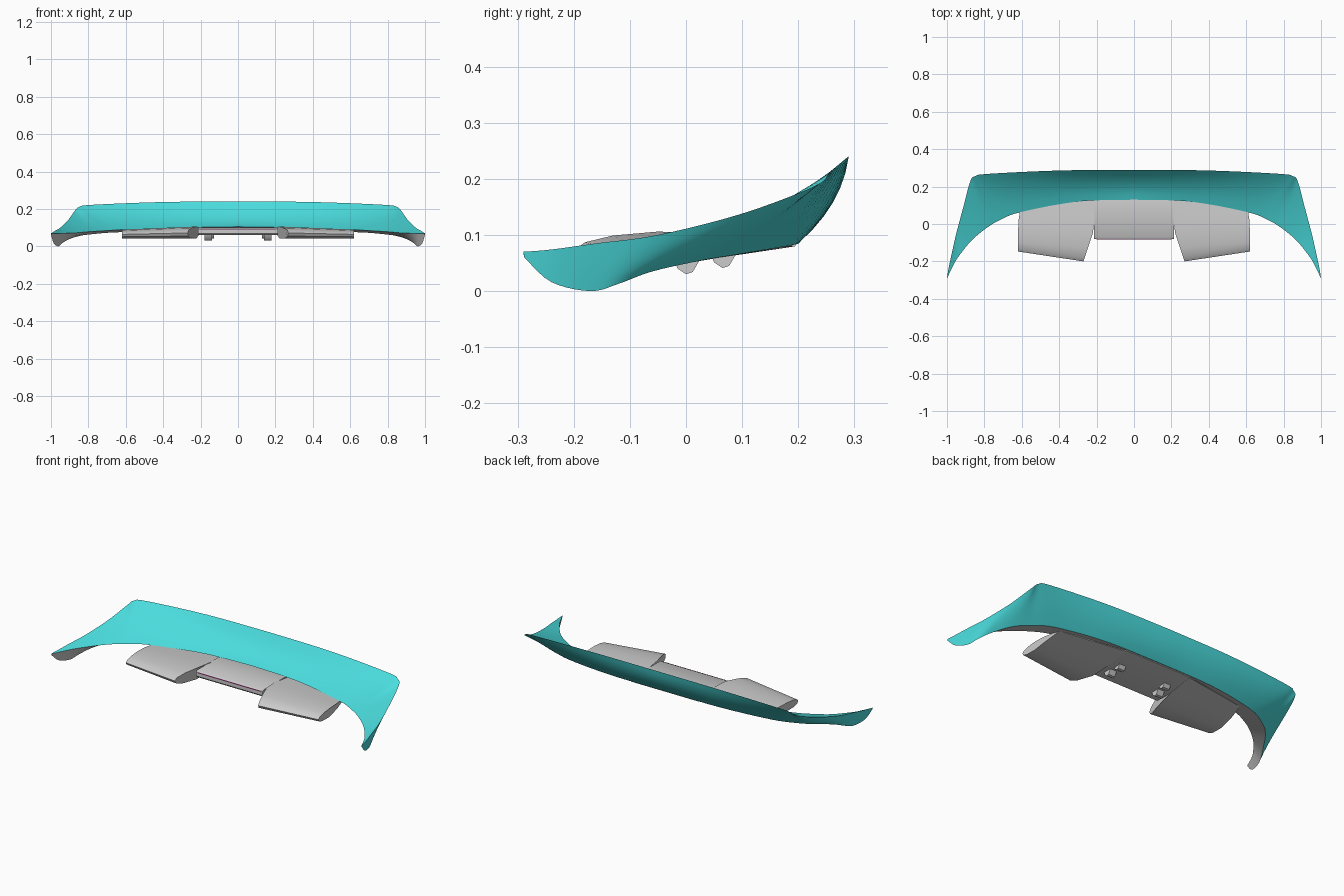
import bpy, bmesh, math
from mathutils import Vector

if "Cube" in bpy.data.objects:
    bpy.data.objects.remove(bpy.data.objects["Cube"], do_unlink=True)


def make_material(name, red, green, blue):
    material = bpy.data.materials.new(name)
    material.use_nodes = True
    colour = (red, green, blue, 1)
    material.diffuse_color = colour
    material.node_tree.nodes["Principled BSDF"].inputs["Base Color"].default_value = colour
    return material


teal = make_material("teal paint", .07, .72, .73)
grey = make_material("grey plastic", .6, .6, .6)
magenta = make_material("magenta seam", .5, .05, .3)


def spline(points, steps):
    """Smooth curve through the given points."""
    result = []
    for i in range(len(points) - 1):
        before = points[max(i - 1, 0)]
        start, end = points[i], points[i + 1]
        after = points[min(i + 2, len(points) - 1)]
        for step in range(steps):
            t = step / steps
            into, out = (end - before) / 2, (after - start) / 2
            result.append(start + into * t
                          + (3 * (end - start) - 2 * into - out) * t ** 2
                          + (2 * (start - end) + into + out) * t ** 3)
    return result + [points[-1]]


def loft(name, rings, materials, mirror=True, slot_rule=None, cap_start=True):
    """Skin closed rings, cap the ends and mirror across the centre."""
    mesh = bpy.data.meshes.new(name)
    bm = bmesh.new()
    loops = [[bm.verts.new(point) for point in ring] for ring in rings]
    count = len(loops[0])
    for first, second in zip(loops, loops[1:]):
        for i in range(count):
            j = (i + 1) % count
            face = bm.faces.new((first[i], first[j], second[j], second[i]))
            face.material_index = slot_rule(i) if slot_rule else 0
    if cap_start:
        bm.faces.new(loops[0])
    bm.faces.new(loops[-1][::-1])
    bmesh.ops.recalc_face_normals(bm, faces=bm.faces)
    bm.to_mesh(mesh)
    bm.free()
    obj = bpy.data.objects.new(name, mesh)
    bpy.context.collection.objects.link(obj)
    for material in materials:
        mesh.materials.append(material)
    if mirror:
        modifier = obj.modifiers.new("mirror", "MIRROR")
        modifier.use_clip = True
    bpy.ops.object.select_all(action="DESELECT")
    bpy.context.view_layer.objects.active = obj
    obj.select_set(True)
    bpy.ops.object.shade_smooth_by_angle(angle=math.radians(35))
    return obj


# Spoiler shell guides, centre to tip: inner edge, raised lip, bottom edge
inner_edge = [(0, .13, .105), (.3, .12, .1), (.6, .065, .09), (.72, .02, .083),
              (.8, -.03, .078), (.87, -.09, .072), (.92, -.15, .07),
              (.955, -.2, .068), (.985, -.26, .068), (.998, -.29, .068)]
lip = [(0, .29, .24), (.4, .286, .237), (.78, .268, .222), (.85, .255, .21),
       (.875, .23, .187), (.91, .1, .138), (.95, -.05, .1),
       (.975, -.16, .085), (.992, -.24, .074), (1, -.29, .07)]
bottom_edge = [(0, .2, .085), (.35, .195, .083), (.65, .15, .075), (.78, .09, .065),
               (.85, .03, .055), (.91, -.06, .035), (.945, -.12, .013),
               (.962, -.17, 0), (.985, -.24, .016), (.999, -.288, .06)]
guides = [spline([Vector(p) for p in guide], 5) for guide in (inner_edge, lip, bottom_edge)]

BANDS = 6
shell_rings = []
for inner, top, bottom in zip(*guides):
    # The front hollows and the back bulges in proportion to height
    rise = max(top.z - bottom.z, 0) * max(0, 1 - inner.x)
    hollow = Vector((0, .05, -.13)) * rise
    bulge = Vector((0, .11, -.03)) * rise
    ring = []
    for low, high, bend in ((inner, top, hollow), (top, bottom, bulge)):
        for k in range(BANDS):
            t = k / BANDS
            ring.append(low.lerp(high, t) + bend * 4 * t * (1 - t))
    shell_rings.append(ring + [bottom])
loft("spoiler_shell", shell_rings, [teal, grey], cap_start=False,
     slot_rule=lambda i: 1 if i == 2 * BANDS else 0)

# Side flaps: thick rounded nose tapering towards the back
flap_profile = [(0, .072), (.02, .087), (.07, .099), (.15, .106), (.24, .103),
                (.39, .084), (.39, .079), (.25, .058), (.14, .041),
                (.05, .042), (.01, .055)]


def flap_ring(at_tip):
    ring = []
    for along, height in flap_profile:
        if at_tip:
            y = -.147 + along * .7
            ring.append((.62 - max(0, y) * .15, y, height * .75 + .01 + max(0, y) * .1))
        else:
            y = -.2 + along
            slant = min(1, max(0, (-.02 - y) / .18))
            ring.append((.21 + .06 * slant, y, height))
    return ring


loft("side_flap", [flap_ring(False), flap_ring(True)], [grey])

# Centre panel joining the flaps
panel_profile = [(-.08, .07), (-.08, .094), (-.07, .1), (.12, .1),
                 (.195, .085), (.195, .08), (.05, .06), (-.07, .06)]
loft("centre_panel", [[(x, y, z) for y, z in panel_profile] for x in (-.215, .215)],
     [grey], mirror=False)

# Thin seam along the panel front
seam_profile = [(-.083, .09), (-.083, .094), (-.079, .094), (-.079, .09)]
loft("front_seam", [[(x, y, z) for y, z in seam_profile] for x in (-.2, .2)],
     [magenta], mirror=False)

# Small hooked clips under the panel
clip_profile = [(-.025, .065), (.03, .065), (.012, .034), (0, .03), (-.015, .04)]
for name, x, y, z in (("front_clip", .15, 0, 0), ("rear_clip", .14, .065, .011)):
    loft(name, [[(side, y + py, z + pz) for py, pz in clip_profile]
                for side in (x - .012, x + .03)], [grey])
